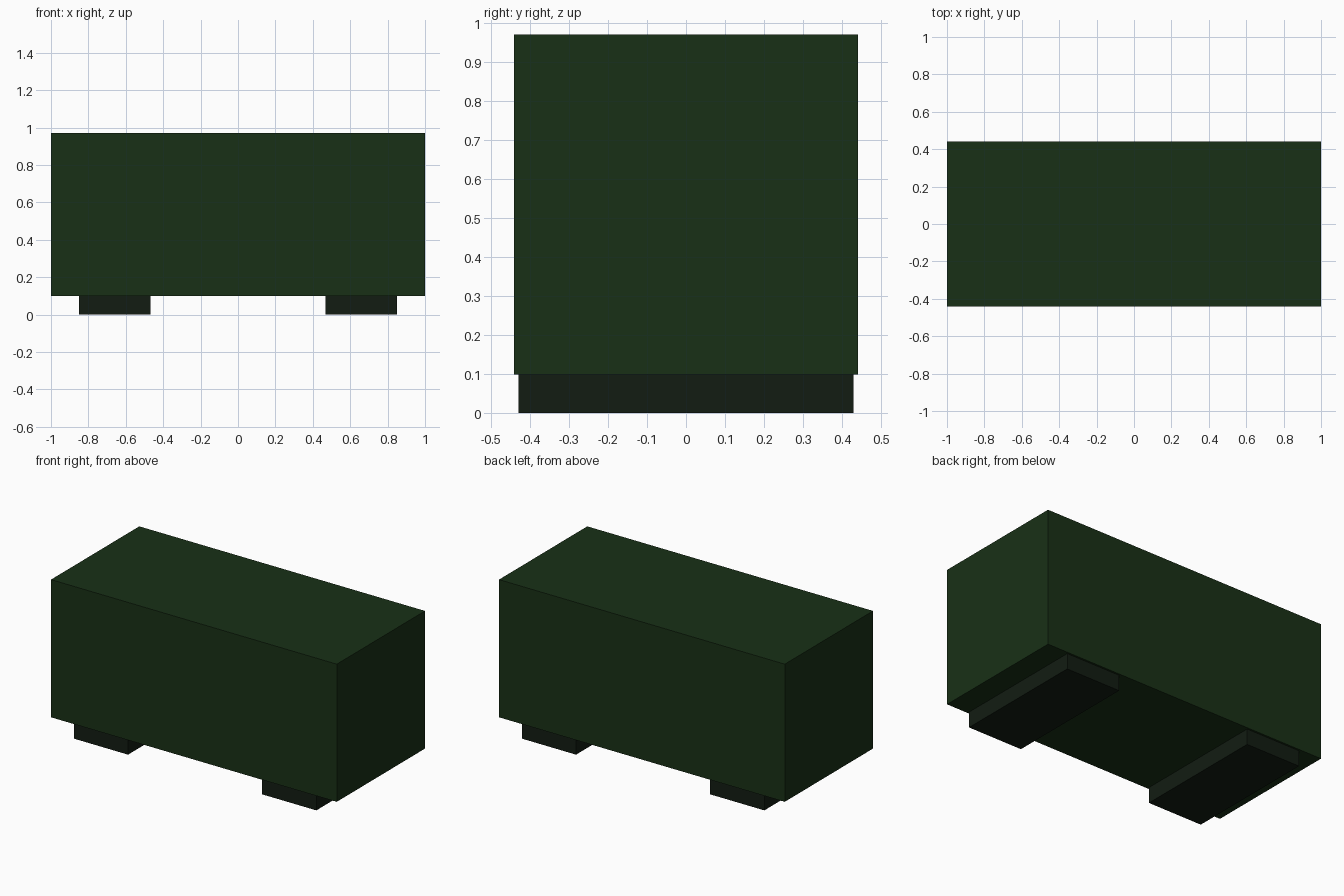
import bpy

if "Cube" in bpy.data.objects:
    bpy.data.objects.remove(bpy.data.objects["Cube"])


def material(name, rgb):
    m = bpy.data.materials.new(name)
    m.diffuse_color = (*rgb, 1)
    m.use_nodes = True
    m.node_tree.nodes["Principled BSDF"].inputs["Base Color"].default_value = m.diffuse_color
    return m


def box(name, lo, hi, mat):
    bpy.ops.mesh.primitive_cube_add(
        size=1, location=[(a + b) / 2 for a, b in zip(lo, hi)])
    ob = bpy.context.object
    ob.name = name
    ob.scale = [b - a for a, b in zip(lo, hi)]
    bpy.ops.object.transform_apply(location=False, rotation=False, scale=True)
    ob.data.materials.append(mat)
    return ob


green = material("dark_green", (0.0093, 0.0296, 0.008))
dark = material("dark_foot", (0.006, 0.0116, 0.006))

# Main crate body
box("body", (-1, -0.441, 0.099), (1, 0.441, 0.97), green)

# Two skids running front to back under the body
for side, x in (("left", -0.659), ("right", 0.659)):
    box(side + "_skid", (x - 0.19, -0.429, 0), (x + 0.19, 0.429, 0.099), dark)
